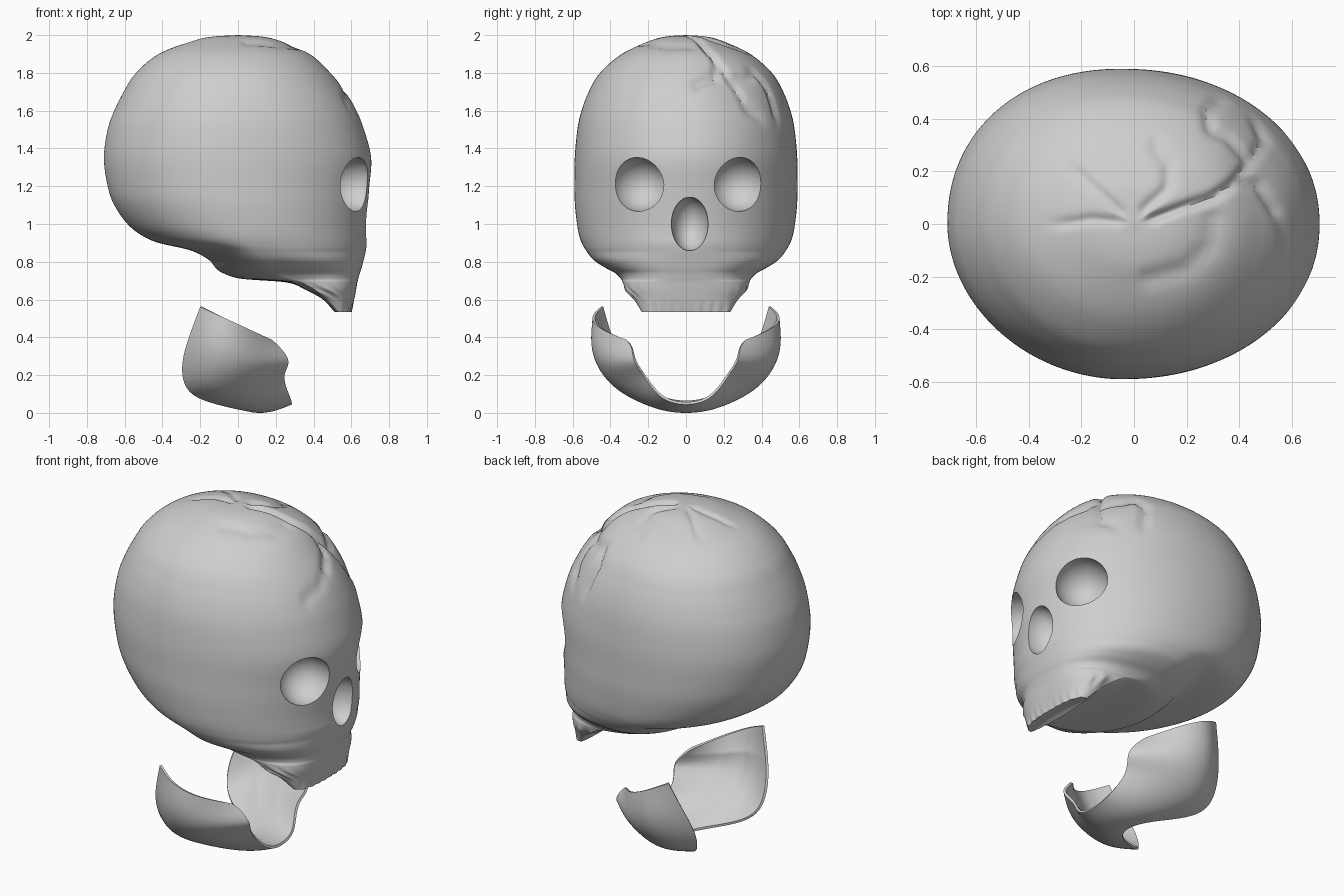
import bpy, bmesh, math
from mathutils import Vector, Matrix

if "Cube" in bpy.data.objects:
    bpy.data.objects.remove(bpy.data.objects["Cube"])

bone = bpy.data.materials.new("bone_grey")
bone.diffuse_color = (0.62, 0.62, 0.62, 1)
bone.use_nodes = True
bone.node_tree.nodes["Principled BSDF"].inputs["Base Color"].default_value = bone.diffuse_color


def make_object(name, bm):
    bmesh.ops.recalc_face_normals(bm, faces=bm.faces[:])
    mesh = bpy.data.meshes.new(name)
    bm.to_mesh(mesh)
    bm.free()
    mesh.materials.append(bone)
    obj = bpy.data.objects.new(name, mesh)
    bpy.context.collection.objects.link(obj)
    return obj


def activate(obj):
    bpy.ops.object.select_all(action='DESELECT')
    obj.select_set(True)
    bpy.context.view_layer.objects.active = obj


def spline(rows, steps):
    """Catmull-Rom interpolation of a table of rows."""
    pts = [Vector(r) for r in rows]
    pts = [2 * pts[0] - pts[1]] + pts + [2 * pts[-1] - pts[-2]]
    out = []
    for i in range(1, len(pts) - 2):
        a, b, c, d = pts[i - 1:i + 3]
        for k in range(steps):
            t = k / steps
            out.append(0.5 * (2 * b + (c - a) * t + (2 * a - 5 * b + 4 * c - d) * t * t
                              + (3 * b - a - 3 * c + d) * t ** 3))
    return out + [pts[-2]]


# Cranium profile: height, back x, widest x, front x, half width
profile = [
    (2.0, 0, 0, 0, 0), (1.993, -.13, -.01, .12, .10), (1.97, -.24, -.02, .22, .19),
    (1.9, -.42, -.03, .38, .34), (1.8, -.54, -.04, .49, .455), (1.7, -.605, -.05, .57, .515),
    (1.6, -.655, -.05, .627, .553), (1.5, -.69, -.05, .667, .575), (1.35, -.71, -.05, .705, .589),
    (1.2, -.69, -.04, .695, .59), (1.1, -.655, -.025, .688, .588), (1.0, -.585, 0, .682, .577),
    (.94, -.51, .02, .682, .566), (.90, -.42, .045, .683, .552), (.86, -.25, .09, .677, .53),
    (.81, -.155, .14, .665, .49), (.77, -.12, .18, .655, .43), (.74, -.08, .22, .645, .375),
    (.71, .02, .28, .637, .345), (.69, .26, .35, .632, .335), (.65, .36, .41, .625, .318),
    (.60, .45, .475, .615, .275), (.535, .51, .53, .60, .235)]

# Crack lines on the crown, seen from above, with depth and width
cracks = [
    ([(.07, .02), (.2, .07), (.3, .10), (.40, .17), (.48, .15), (.54, .05)], .024, .02),
    ([(.54, .05), (.58, -.06), (.57, -.18)], .01, .02),
    ([(.40, .18), (.45, .24), (.36, .33), (.29, .36), (.28, .43), (.35, .49)], .02, .02),
    ([(.45, .24), (.50, .32), (.46, .41)], .016, .02),
    ([(-.06, .01), (-.16, .02), (-.28, 0)], .012, .02),
    ([(.04, .06), (.13, .14), (.13, .23), (.08, .30)], .014, .022),
    ([(-.05, .05), (-.14, .13), (-.22, .2)], .009, .02),
    ([(.30, .02), (.29, -.08), (.20, -.17), (.05, -.21)], .012, .03)]


def seg_dist(p, a, b):
    t = max(0, min(1, (p - a).dot(b - a) / (b - a).length_squared))
    return (p - a - t * (b - a)).length


def crack_depth(co):
    if co.z < 1.5 or co.xy.length < .04:
        return 0
    best = 0
    for line, depth, width in cracks:
        d = min(seg_dist(co.xy, Vector(a), Vector(b)) for a, b in zip(line, line[1:]))
        best = max(best, depth * math.exp(-(d / width) ** 2))
    # sunken plate between the main cracks
    plate = .014 * math.exp(-((co.x - .47) / .1) ** 2 - ((co.y - .22) / .14) ** 2)
    return (best + plate) * min(1, (co.z - 1.5) / .1)


def bow(value, exponent):
    return math.copysign(abs(value) ** (2 / exponent), value)


# Skull: stacked rings, a little fuller at the front and at the back on the +y side
COLS = 160
bm = bmesh.new()
rings = []
for z, xb, xm, xf, hy in spline(profile, 6)[1:]:
    ring = []
    for i in range(COLS):
        t = 2 * math.pi * i / COLS
        c, s = math.cos(t), math.sin(t)
        front = 2.08 + .5 * max(0, min(1, (.85 - z) / .15))
        n = front if c > 0 else (2.15 if s > 0 else 1.93)
        co = Vector((xm + bow(c, n) * ((xf - xm) if c > 0 else (xm - xb)), hy * bow(s, n), z))
        co += (Vector((0, 0, 1.2)) - co).normalized() * crack_depth(co)
        # ragged cheek edge and tooth ridges
        rag = math.exp(-((z - .64) / .03) ** 2) * abs(s) ** 6
        co.y += rag * .007 * math.sin(19 * t + 60 * z) * (1 if s > 0 else -1)
        if c > 0 and z < .60:
            co.x += .003 * math.sin(co.y * 120) * min(1, (.60 - z) / .05)
        ring.append(bm.verts.new(co))
    rings.append(ring)
top = bm.verts.new((0, 0, 2))
low = bm.verts.new((.54, 0, .555))
for i in range(COLS):
    j = (i + 1) % COLS
    bm.faces.new((top, rings[0][i], rings[0][j]))
    bm.faces.new((low, rings[-1][j], rings[-1][i]))
    for a, b in zip(rings, rings[1:]):
        bm.faces.new((a[i], b[i], b[j], a[j]))
skull = make_object("skull", bm)

# Eye sockets and nose opening: ellipsoids cut out of the face
sockets = [("eye_cutter_a", (.62, -.25, 1.21), (.16, .147, .143), -31),
           ("eye_cutter_b", (.608, .28, 1.21), (.16, .147, .143), 32),
           ("nose_cutter", (.685, .02, 1.0), (.13, .098, .142), 0)]
for name, loc, radii, turn in sockets:
    bm = bmesh.new()
    bmesh.ops.create_uvsphere(bm, u_segments=40, v_segments=24, radius=1)
    bm.transform(Matrix.Translation(loc) @ Matrix.Rotation(math.radians(turn), 4, 'Z')
                 @ Matrix.Diagonal((*radii, 1)))
    cutter = make_object(name, bm)
    cutter.hide_render = True
    activate(skull)
    mod = skull.modifiers.new(name, 'BOOLEAN')
    mod.operation = 'DIFFERENCE'
    mod.solver = 'EXACT'
    mod.object = cutter
    bpy.ops.object.modifier_apply(modifier=mod.name)
    bpy.data.objects.remove(cutter)

# Lower jaw: band from a back edge over an outward bulge to a front edge, one side listed
# (back edge point, front edge point, y of the bulge)
jaw_edges = [
    ((.06, 0, .005), (.285, 0, .035), 0), ((.0, .12, .015), (.287, .12, .06), .14),
    ((-.19, .22, .06), (.25, .19, .14), .29), ((-.285, .29, .12), (.24, .235, .21), .41),
    ((-.305, .34, .25), (.285, .28, .27), .50), ((-.265, .40, .39), (.22, .285, .35), .53),
    ((-.20, .45, .56), (.18, .315, .385), .51)]
rows = []
for a, b, out in jaw_edges:
    a, b = Vector(a), Vector(b)
    row = [a, a.lerp(b, .28), a.lerp(b, .65), b]
    for p, k in ((row[1], 1), (row[2], .93)):
        p.y = out * k
        p.z -= .025 * (1 - a.z / .56)
    rows.append(row)
flip = Vector((1, -1, 1))
rows = [[p * flip for p in r] for r in reversed(rows[1:])] + rows
bm = bmesh.new()
grid = [[bm.verts.new(p) for p in r] for r in rows]
for r, q in zip(grid, grid[1:]):
    for k in range(3):
        bm.faces.new((r[k], r[k + 1], q[k + 1], q[k]))
jaw = make_object("lower_jaw", bm)
# full thickness in the middle of the band, thin at its edges
group = jaw.vertex_groups.new(name="thick_middle")
group.add([i for i in range(len(rows) * 4) if i % 4 in (1, 2) and 4 <= i < len(rows) * 4 - 4], 1, 'REPLACE')
activate(jaw)
sub = jaw.modifiers.new("smooth", 'SUBSURF')
sub.levels = sub.render_levels = 3
sub.boundary_smooth = 'PRESERVE_CORNERS'
bpy.ops.object.modifier_apply(modifier="smooth")
# make the band's faces point outwards (down at the chin), then thicken inwards
if sum(p.normal.z * p.area for p in jaw.data.polygons) > 0:
    jaw.data.flip_normals()
thick = jaw.modifiers.new("thickness", 'SOLIDIFY')
thick.thickness = .055
thick.offset = -1
thick.vertex_group = group.name
thick.thickness_vertex_group = .25
bpy.ops.object.modifier_apply(modifier="thickness")
low_z = min(v.co.z for v in jaw.data.vertices)
for v in jaw.data.vertices:
    v.co.z -= low_z

for obj in (skull, jaw):
    activate(obj)
    bpy.ops.object.shade_smooth_by_angle(angle=math.radians(40))
